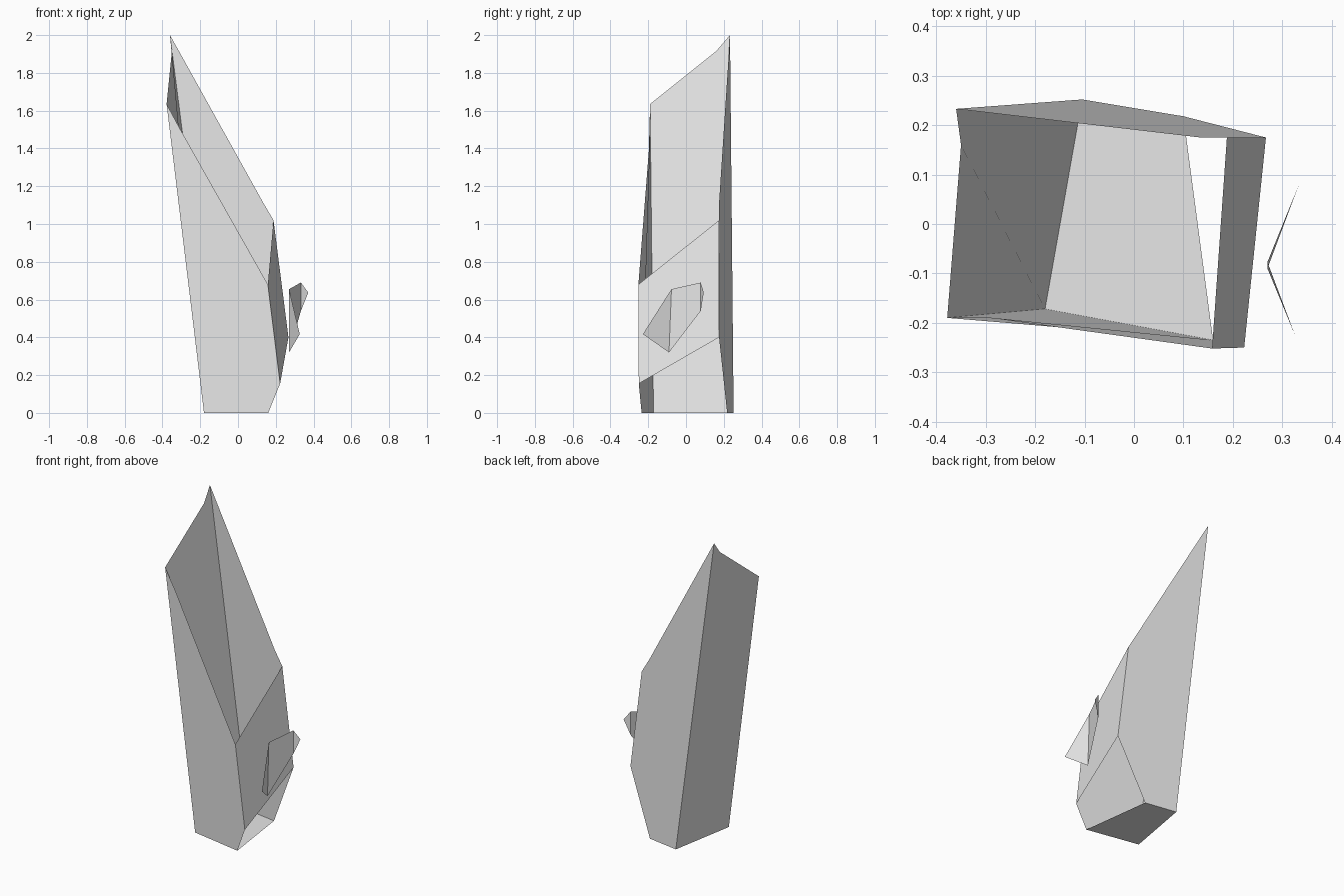
import bpy

cube = bpy.data.objects.get("Cube")
if cube:
    bpy.data.objects.remove(cube, do_unlink=True)

# One plain grey for everything
grey = bpy.data.materials.new("light_grey")
grey.use_nodes = True
colour = (0.8, 0.8, 0.8, 1.0)
grey.diffuse_color = colour
grey.node_tree.nodes["Principled BSDF"].inputs["Base Color"].default_value = colour

# Named corners of the open, leaning shard shell
shell = {
    "base_front_right": (-0.18, -0.172, 0),
    "base_front_left": (0.16, -0.235, 0),
    "base_back_left": (0.10, 0.218, 0),
    "base_back_right": (-0.105, 0.252, 0),
    "chamfer_front": (0.223, -0.25, 0.155),
    "chamfer_back": (0.267, 0.175, 0.40),
    "shoulder_front": (0.158, -0.252, 0.68),
    "shoulder_back": (0.188, 0.175, 1.02),
    "rim_back": (0.135, 0.175, 1.11),
    "rim_front": (-0.305, -0.188, 1.50),
    "peak_front": (-0.378, -0.19, 1.635),
    "peak_notch": (-0.35, 0.16, 1.915),
    "peak_tip": (-0.36, 0.233, 2.0),
}

# Corners of the small bent splinter floating beside the shell
splinter = {
    "fold_top": (0.27, -0.077, 0.655),
    "fold_low": (0.27, -0.09, 0.32),
    "front_tip": (0.327, -0.228, 0.417),
    "back_top": (0.333, 0.078, 0.69),
    "back_low": (0.333, 0.078, 0.54),
    "back_tip": (0.372, 0.094, 0.637),
}


def sheet(name, corners, *faces):
    """Thin open surface made from named corners."""
    used = list(dict.fromkeys(key for face in faces for key in face.split()))
    mesh = bpy.data.meshes.new(name)
    mesh.from_pydata([corners[key] for key in used], [],
                     [[used.index(key) for key in face.split()] for face in faces])
    mesh.materials.append(grey)
    mesh.update()
    obj = bpy.data.objects.new(name, mesh)
    bpy.context.collection.objects.link(obj)
    return obj


# Shell walls; the sloping top and the lower chamfer stay open
sheet("floor", shell,
      "base_front_right base_back_right base_back_left base_front_left")
sheet("front_wall", shell,
      "base_front_right base_front_left chamfer_front shoulder_front rim_front peak_front")
sheet("back_wall", shell,
      "base_back_left base_back_right peak_tip rim_back shoulder_back chamfer_back")
sheet("right_wall", shell,
      "base_back_right base_front_right peak_front peak_notch peak_tip")
sheet("left_wall", shell,
      "chamfer_front chamfer_back shoulder_back shoulder_front")

# Splinter with three folded facets
sheet("splinter", splinter,
      "fold_top front_tip fold_low",
      "fold_top fold_low back_low back_top",
      "back_top back_low back_tip")
